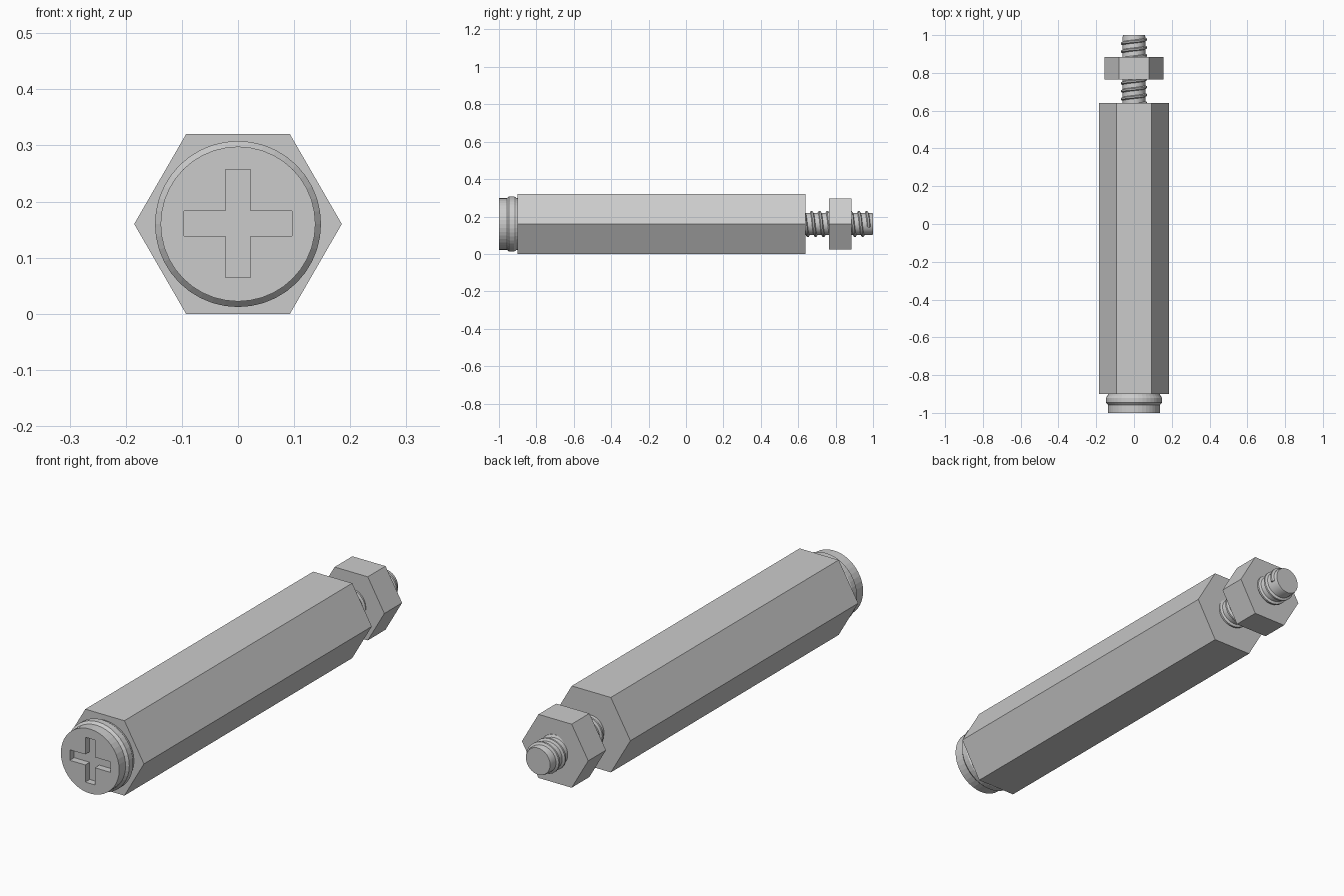
import bpy, bmesh, math

if "Cube" in bpy.data.objects:
    bpy.data.objects.remove(bpy.data.objects["Cube"])

CZ = 0.16  # height of the long axis

metal = bpy.data.materials.new("grey metal")
metal.diffuse_color = (0.6, 0.6, 0.6, 1)
metal.use_nodes = True
metal.node_tree.nodes["Principled BSDF"].inputs["Base Color"].default_value = metal.diffuse_color


def make_object(name, bm, smooth=False):
    bmesh.ops.recalc_face_normals(bm, faces=bm.faces[:])
    me = bpy.data.meshes.new(name)
    bm.to_mesh(me)
    bm.free()
    me.materials.append(metal)
    ob = bpy.data.objects.new(name, me)
    bpy.context.collection.objects.link(ob)
    if smooth:
        bpy.context.view_layer.objects.active = ob
        ob.select_set(True)
        bpy.ops.object.shade_smooth_by_angle(angle=math.radians(30))
        ob.select_set(False)
    return ob


def lathe(name, profile, sides, smooth=False):
    """Revolve (y, radius) points around the long axis, with capped ends."""
    bm = bmesh.new()
    rings = []
    for y, r in profile:
        rings.append([bm.verts.new((r * math.cos(2 * math.pi * i / sides), y,
                                    CZ + r * math.sin(2 * math.pi * i / sides)))
                      for i in range(sides)])
    for a, b in zip(rings, rings[1:]):
        for i in range(sides):
            j = (i + 1) % sides
            bm.faces.new((a[i], a[j], b[j], b[i]))
    bm.faces.new(rings[0])
    bm.faces.new(rings[-1])
    return make_object(name, bm, smooth)


# hexagonal pillar and hexagonal nut
lathe("hex_pillar", [(-0.90, 0.185), (0.64, 0.185)], 6)
lathe("hex_nut", [(0.765, 0.157), (0.885, 0.157)], 6)

# screw head with a raised band
head = lathe("screw_head", [(-1.0, 0.138), (-0.957, 0.138), (-0.946, 0.148),
                            (-0.92, 0.148), (-0.908, 0.14), (-0.89, 0.135)], 40)

# cross recess cut into the head
w, a = 0.0225, 0.096
outline = [(w, w), (w, a), (-w, a), (-w, w), (-a, w), (-a, -w),
           (-w, -w), (-w, -a), (w, -a), (w, -w), (a, -w), (a, w)]
bm = bmesh.new()
face = bm.faces.new([bm.verts.new((x, -1.05, CZ + 0.001 + z)) for x, z in outline])
ext = bmesh.ops.extrude_face_region(bm, geom=[face])
bmesh.ops.translate(bm, vec=(0, 0.08, 0),
                    verts=[v for v in ext["geom"] if isinstance(v, bmesh.types.BMVert)])
cutter = make_object("cross_cutter", bm)
cutter.hide_render = True
cutter.hide_set(True)
cut = head.modifiers.new("cross", "BOOLEAN")
cut.operation = "DIFFERENCE"
cut.solver = "EXACT"
cut.object = cutter

# threaded rod core
lathe("rod_core", [(0.62, 0.06), (0.99, 0.06), (1.0, 0.057)], 32, True)

# helical thread ridge
pitch, start, end, steps = 0.042, 0.63, 0.98, 24
section = [(-0.011, 0.056), (-0.004, 0.07), (0.004, 0.07), (0.011, 0.056)]
bm = bmesh.new()
count = int((end - start) / pitch * steps)
prev = None
for i in range(count + 1):
    t = 2 * math.pi * i / steps
    y = start + pitch * i / steps
    ring = [bm.verts.new((r * math.sin(t), y + dy, CZ + r * math.cos(t)))
            for dy, r in section]
    if prev:
        for k in range(4):
            m = (k + 1) % 4
            bm.faces.new((prev[k], prev[m], ring[m], ring[k]))
    else:
        bm.faces.new(ring)
    prev = ring
bm.faces.new(prev)
make_object("rod_thread", bm, True)
